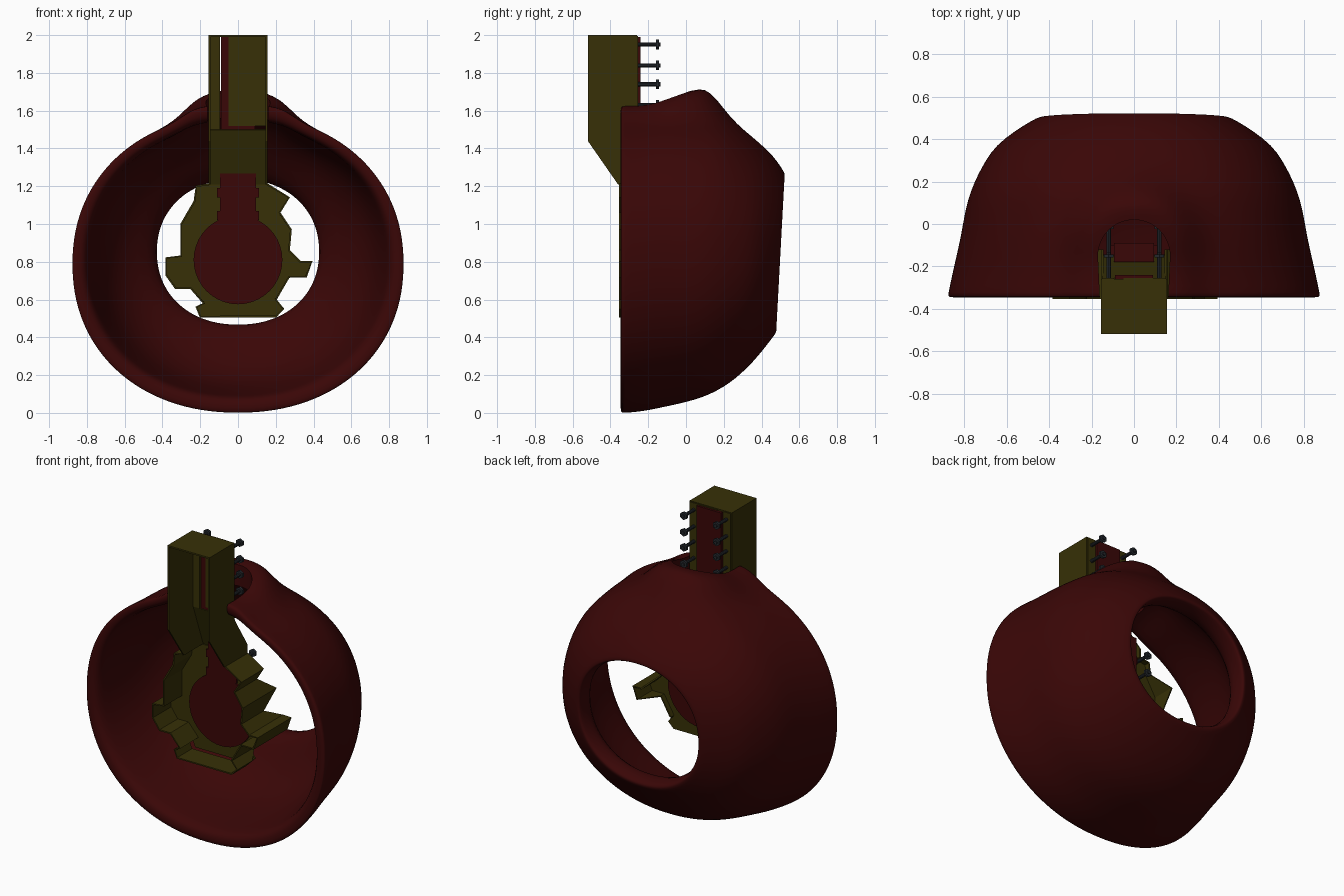
import bpy, bmesh, math
from mathutils import Matrix

if "Cube" in bpy.data.objects:
    bpy.data.objects.remove(bpy.data.objects["Cube"])

def material(name, rgb):
    m = bpy.data.materials.new(name)
    m.diffuse_color = (*rgb, 1)
    m.use_nodes = True
    m.node_tree.nodes["Principled BSDF"].inputs["Base Color"].default_value = m.diffuse_color
    return m

RED = material("dark_red", (0.042, 0.002, 0.002))
OLIVE = material("olive", (0.038, 0.030, 0.002))
STEEL = material("dark_steel", (0.018, 0.022, 0.027))

def make(name, verts, faces, mat, smooth=False):
    me = bpy.data.meshes.new(name)
    me.from_pydata(verts, [], faces)
    bm = bmesh.new()
    bm.from_mesh(me)
    bmesh.ops.recalc_face_normals(bm, faces=bm.faces)
    bm.to_mesh(me)
    bm.free()
    if mat:
        me.materials.append(mat)
    for p in me.polygons:
        p.use_smooth = smooth
    ob = bpy.data.objects.new(name, me)
    bpy.context.collection.objects.link(ob)
    return ob

def box(name, x0, x1, y0, y1, z0, z1, mat):
    v = [(x, y, z) for x in (x0, x1) for y in (y0, y1) for z in (z0, z1)]
    f = [(0, 1, 3, 2), (4, 6, 7, 5), (0, 4, 5, 1), (2, 3, 7, 6), (0, 2, 6, 4), (1, 5, 7, 3)]
    return make(name, v, f, mat)

def solidify(ob, t):
    m = ob.modifiers.new("thickness", "SOLIDIFY")
    m.thickness, m.offset = t, 0

def prism(name, pts, axis, a, b, mat):
    """Extrude a 2D outline along x (pts = y,z) or z (pts = x,y)."""
    put = (lambda p, d: (d, *p)) if axis == "x" else (lambda p, d: (*p, d))
    n = len(pts)
    v = [put(p, a) for p in pts] + [put(p, b) for p in pts]
    f = [tuple(range(n)), tuple(range(n, 2 * n))]
    f += [(i, (i + 1) % n, (i + 1) % n + n, i + n) for i in range(n)]
    return make(name, v, f, mat)

# Shell: stacked rings (y, half width, bottom z, top z, bump share)
outer = [(-.345, .878, 0, 1.575, 1), (-.335, .878, 0, 1.58, 1), (-.25, .86, .005, 1.58, 1),
         (-.17, .842, .02, 1.585, 1), (-.1, .826, .035, 1.59, 1), (-.03, .812, .05, 1.59, 1),
         (.04, .80, .068, 1.585, 1), (.10, .787, .088, 1.58, 1), (.16, .768, .115, 1.57, 1),
         (.23, .738, .155, 1.54, 1), (.30, .70, .205, 1.49, 1), (.37, .652, .265, 1.43, 1),
         (.44, .56, .345, 1.36, 0), (.485, .485, .405, 1.295, 0), (.505, .445, .43, 1.26, 0)]
inner = [(.495, .435, .45, 1.25, 0), (.45, .43, .465, 1.24, 0), (.39, .427, .472, 1.235, 0),
         (.33, .475, .42, 1.28, 0), (.25, .59, .29, 1.40, .3), (.15, .67, .205, 1.48, .4),
         (.04, .72, .15, 1.51, .5), (-.1, .755, .12, 1.52, .5), (-.25, .785, .095, 1.52, .5),
         (-.325, .80, .085, 1.52, .5), (-.348, .83, .05, 1.545, .8)]
rings, N = outer + inner, 96
verts = []
for y, w, zb, zt, k in rings:
    for i in range(N):
        t = 2 * math.pi * i / N
        s, c = math.sin(t), math.cos(t)
        r = (abs(s) ** 2.15 + abs(c) ** 2.15) ** (-1 / 2.15)
        x, z = w * r * s, (zb + zt) / 2 + (zt - zb) / 2 * r * c
        # raised collar around the notch
        if c > 0:
            d = max(0, math.hypot(x, max(0, y + .11)) - .21)
            amp = .055 + .085 * min(1, max(0, (y + .2) / .3))
            z += k * amp * math.exp(-(d / .1) ** 2)
        tilt = .045 * r * c * .5 * min(1, max(0, (y - .2) / .2))
        verts.append((x, y + tilt, z))
R = len(rings)
faces = [(j * N + i, j * N + (i + 1) % N, (j + 1) % R * N + (i + 1) % N, (j + 1) % R * N + i)
         for j in range(R) for i in range(N)]
shell = make("shell", verts, faces, RED, True)
m = shell.modifiers.new("smooth", "SUBSURF")
m.levels = m.render_levels = 1

# U-shaped notch cutter
arc = [(.17 * math.cos(a), -.15 + .17 * math.sin(a)) for a in [math.pi * i / 24 for i in range(25)]]
cutter = prism("notch_cutter", arc + [(-.15, -.6), (.15, -.6)], "z", .95, 2.2, None)
m = shell.modifiers.new("notch", "BOOLEAN")
m.operation, m.object, m.solver = "DIFFERENCE", cutter, "EXACT"
bpy.context.view_layer.objects.active = shell
shell.select_set(True)
for mod in [q.name for q in shell.modifiers]:
    bpy.ops.object.modifier_apply(modifier=mod)
bpy.data.objects.remove(cutter)
bpy.ops.object.shade_smooth_by_angle(angle=math.radians(60))

# Open-fronted channel beam: cranked side walls, top cap, floor
wall = [(-.52, 2), (-.52, 1.44), (-.36, 1.21), (-.12, 1.21), (-.12, 1.27), (-.26, 1.49), (-.26, 2)]
for side, x in (("left", -.155), ("right", .145)):
    prism("beam_wall_" + side, wall, "x", x, x + .01, OLIVE)
box("beam_cap", -.155, .155, -.52, -.26, 1.99, 2, OLIVE)
box("beam_floor_left", -.15, -.095, -.268, -.255, 1.5, 1.995, OLIVE)
box("beam_floor_right", -.05, .15, -.268, -.255, 1.52, 1.995, OLIVE)
solidify(make("beam_floor_slope", [(-.15, -.26, 1.5), (.15, -.26, 1.5), (.15, -.15, 1.2), (-.15, -.15, 1.2)],
              [(0, 1, 2, 3)], OLIVE), .01)
box("beam_back_plate", -.09, .09, -.262, -.24, 1.5, 1.99, RED)

# Pleated pan: floor and side wall with longer fins at the lugs
outline = [(-.155, 1.21), (-.22, 1.2), (-.23, 1.12), (-.3, 1.0), (-.3, .83), (-.38, .82), (-.38, .73),
           (-.33, .66), (-.25, .66), (-.18, .58), (-.22, .56), (-.2, .51), (.2, .51), (.24, .55), (.2, .6),
           (.27, .72), (.36, .72), (.39, .8), (.33, .8), (.27, .86), (.28, .97), (.22, 1.06), (.27, 1.14),
           (.155, 1.21)]
n = len(outline)

def back_y(x, z):
    if z < .57:
        return -.2
    return 0 if abs(x) > .32 or (abs(x) > .275 and z > .95) else -.12

v = [(x, -.355, z) for x, z in outline] + [(x, back_y(x, z), z) for x, z in outline]
solidify(make("pan_wall", v, [(i, i + 1, i + 1 + n, i + n) for i in range(n - 1)], OLIVE), .01)
solidify(make("pan_floor", [(x, -.16, z) for x, z in outline], [tuple(range(n))], OLIVE), .012)

def cylinders(name, parts, mat):
    """Cylinders along y: (x, z, y0, y1, radius, sides)."""
    bm = bmesh.new()
    for x, z, y0, y1, r, seg in parts:
        M = Matrix.Translation((x, (y0 + y1) / 2, z)) @ Matrix.Rotation(math.pi / 2, 4, "X")
        bmesh.ops.create_cone(bm, cap_ends=True, segments=seg, radius1=r, radius2=r, depth=y1 - y0, matrix=M)
    me = bpy.data.meshes.new(name)
    bm.to_mesh(me)
    bm.free()
    me.materials.append(mat)
    bpy.context.collection.objects.link(bpy.data.objects.new(name, me))

# Red disc and clamp block in the pan
cylinders("pan_disc", [(0, .81, -.178, -.145, .235, 40)], RED)
box("clamp_block", -.095, .095, -.18, -.09, 1.02, 1.31, RED)
for i, z in enumerate((1.02, 1.14)):
    box(f"clamp_tab_{i + 1}", -.112, .112, -.178, -.1, z, z + .05, RED)

# Bolts with nuts: four upper pairs, two lower pairs
def bolt(x, z, y0, y1):
    return [(x, z, y0, y1, .011, 10), (x, z, y1 - .024, y1 - .008, .026, 6)]

bolts = []
for x in (-.12, .12):
    for z in (1.95, 1.84, 1.74, 1.63):
        bolts += bolt(x, z, -.265, -.135)
    for z in (1.165, 1.045):
        bolts += bolt(x, z, -.16, 0)
cylinders("bolts", bolts, STEEL)
